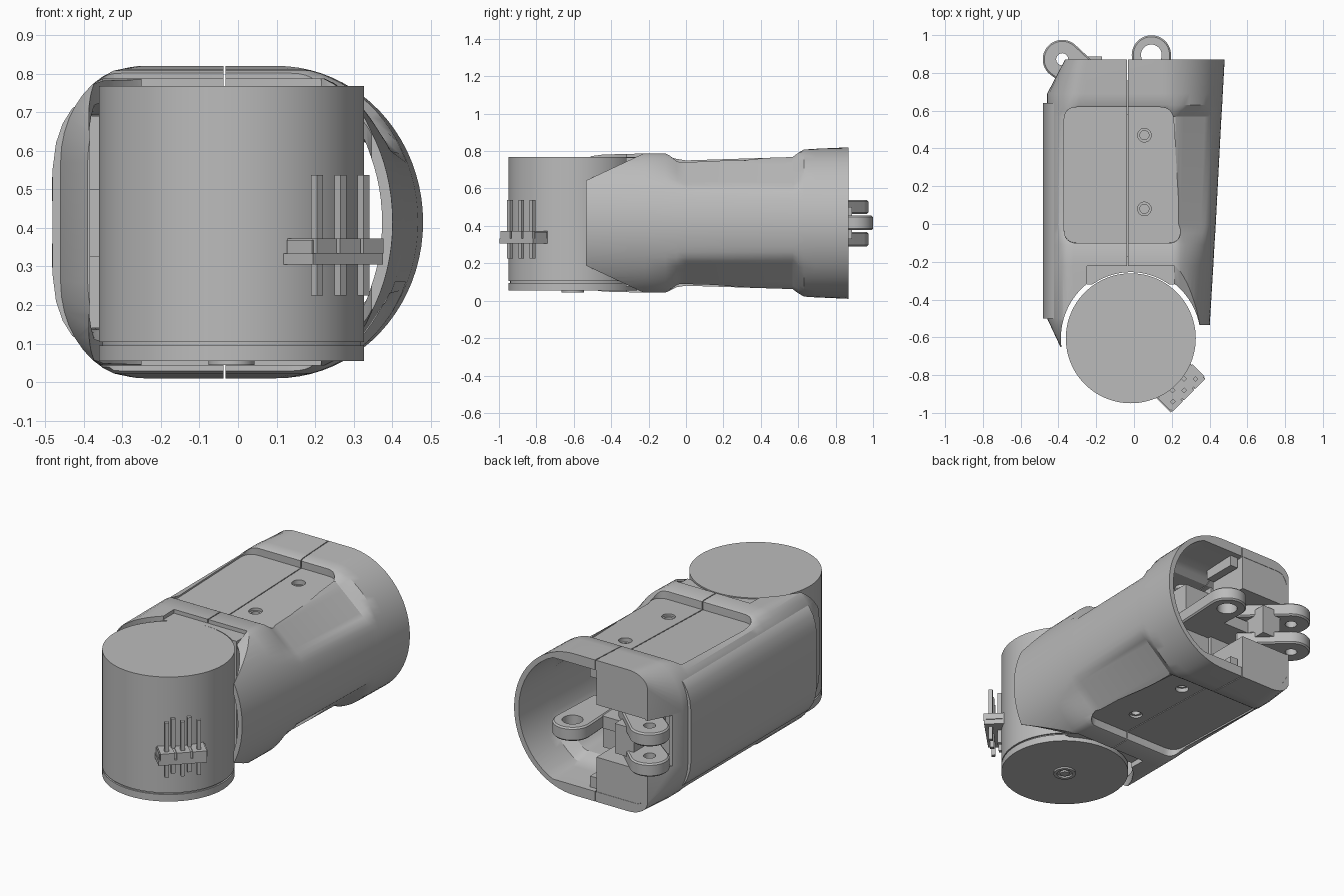
import bpy, bmesh, math
from mathutils import Matrix, Vector

cube = bpy.data.objects.get("Cube")
if cube:
    bpy.data.objects.remove(cube)

MID = 0.415                      # height of the symmetry plane
AXIS = (-0.017, -0.605)          # motor drum axis

grey = bpy.data.materials.new("plain grey")
grey.use_nodes = True
tone = (0.5, 0.5, 0.5, 1)
grey.diffuse_color = tone
grey.node_tree.nodes["Principled BSDF"].inputs["Base Color"].default_value = tone


def finish(name, bm):
    bmesh.ops.recalc_face_normals(bm, faces=bm.faces)
    if bm.calc_volume(signed=True) < 0:
        bmesh.ops.reverse_faces(bm, faces=bm.faces)
    me = bpy.data.meshes.new(name)
    bm.to_mesh(me)
    bm.free()
    me.materials.append(grey)
    ob = bpy.data.objects.new(name, me)
    bpy.context.scene.collection.objects.link(ob)
    return ob


def loft(name, rings, matrix=Matrix.Identity(4)):
    """Closed solid through a row of equal-length rings."""
    bm = bmesh.new()
    rings = [[bm.verts.new(p) for p in r] for r in rings]
    bm.faces.new(rings[0])
    bm.faces.new(rings[-1])
    for a, b in zip(rings, rings[1:]):
        for i in range(len(a)):
            j = (i + 1) % len(a)
            bm.faces.new((a[i], a[j], b[j], b[i]))
    bm.transform(matrix)
    return finish(name, bm)


def prism(name, outline, z0, z1, matrix=Matrix.Identity(4)):
    """Extrude an outline upward from z0 to z1."""
    return loft(name, [[(x, y, z) for x, y in outline] for z in (z0, z1)], matrix)


def box(name, x0, x1, y0, y1, z0, z1):
    return prism(name, [(x0, y0), (x1, y0), (x1, y1), (x0, y1)], z0, z1)


def arc(cx, cy, r, a0, a1, n):
    return [(cx + r * math.cos(math.radians(a0 + (a1 - a0) * i / n)),
             cy + r * math.sin(math.radians(a0 + (a1 - a0) * i / n))) for i in range(n + 1)]


def disc(name, c, r, z0, z1, n=48, matrix=Matrix.Identity(4)):
    return prism(name, arc(c[0], c[1], r, 0, 360 * (n - 1) / n, n - 1), z0, z1, matrix)


def rounded(corners, r, n=6):
    """Round the corners of a counter-clockwise outline."""
    pts = []
    for i, c in enumerate(corners):
        p = Vector(c)
        a = p + (Vector(corners[i - 1]) - p).normalized() * r
        b = p + (Vector(corners[(i + 1) % len(corners)]) - p).normalized() * r
        for k in range(n + 1):
            t = k / n
            pts.append(tuple(a * (1 - t) ** 2 + p * 2 * t * (1 - t) + b * t * t))
    return pts


def volume(me):
    bm = bmesh.new()
    bm.from_mesh(me)
    v = bm.calc_volume(signed=True)
    bm.free()
    return v


def cut(ob, *cutters):
    """Subtract the cutters, taking the first solver that gives a sound solid."""
    for c in cutters:
        before = volume(ob.data)
        for solver in ('MANIFOLD', 'EXACT', 'FLOAT'):
            backup = ob.data.copy()
            mod = ob.modifiers.new("cut", 'BOOLEAN')
            mod.operation, mod.solver, mod.object = 'DIFFERENCE', solver, c
            bpy.context.view_layer.objects.active = ob
            try:
                bpy.ops.object.modifier_apply(modifier=mod.name)
            except RuntimeError:
                ob.modifiers.clear()
            if 0.08 * before < volume(ob.data) < before * 0.99999:
                break
            ob.data = backup
        bpy.data.objects.remove(c)
    return ob


# Shell cross-section: ellipse on one side, rounded corners on the other
def section(y, left, right, top, ca, cb, flank, wall=0):
    left, right, flank = left + wall, right - wall, flank - wall
    half, top = 0.405 - wall, top - MID - 2 * wall
    upper = [(0.1 + (right - 0.1) * math.cos(a), half * math.sin(a))
             for a in (math.pi / 2 * i / 20 for i in range(21))]
    upper += [(left + ca - ca * math.sin(a), half - cb + cb * math.cos(a))
              for a in (math.pi / 2 * i / 10 for i in range(11))]
    pts = []
    for x, z in upper:
        over = max(0, 0.66 * x + 0.75 * z - flank)
        pts.append((x - 0.66 * over, min(z - 0.75 * over, top)))
    lower = [(x, -z) for x, z in reversed(pts[1:])]
    return [(x, y, MID + z) for x, z in pts + lower]


# Stations: y, left, right, top, corner width, corner height, flank limit
stations = [
    (0.87, -0.365, 0.48, 0.82, 0.12, 0.08, 0.50),
    (0.69, -0.46, 0.47, 0.812, 0.20, 0.25, 0.50),
    (0.63, -0.46, 0.467, 0.808, 0.20, 0.25, 0.47),
    (0.60, -0.46, 0.465, 0.79, 0.20, 0.25, 0.43),
    (0.57, -0.46, 0.463, 0.768, 0.20, 0.25, 0.41),
    (0.00, -0.46, 0.433, 0.75, 0.20, 0.25, 0.40),
    (-0.05, -0.46, 0.43, 0.758, 0.20, 0.25, 0.41),
    (-0.11, -0.46, 0.426, 0.787, 0.20, 0.25, 0.44),
    (-0.22, -0.46, 0.42, 0.787, 0.20, 0.25, 0.47),
    (-0.50, -0.46, 0.403, 0.78, 0.20, 0.25, 0.47),
    (-0.65, -0.39, 0.395, 0.78, 0.20, 0.25, 0.47)]
hollow = [(0.9, *stations[0][1:])] + stations[1:-1] + [(-0.7, *stations[-1][1:])]
shell = loft("arm_shell", [section(*s) for s in stations])

# Hollow inside, drum clearance, open front and cable notch at the back
cut(shell,
    loft("hollow", [section(*s, 0.028) for s in hollow]),
    disc("drum_clearance", AXIS, 0.37, -0.2, 1.1, 96),
    box("front_opening", -0.25, 0.215, -0.8, -0.222, -0.21, 1.12),
    box("arm_end", 0.1, 0.6, -0.81, -0.535, -0.22, 1.13),
    box("hinge_notch", -0.6, -0.045, 0.74, 1.0, 0.27, 0.56))
# Sloping tips of the right arm, pockets, screw holes and seam, above and below
flip = Matrix.Translation((0, 0, 2 * MID)) @ Matrix.Scale(-1, 4, (0, 0, 1))
yz = Matrix(((0, 0, 1, 0), (1, 0, 0, 0), (0, 1, 0, 0), (0, 0, 0, 1)))
tilt = Matrix.Translation((0, 0, 0.741)) @ Matrix.Rotation(0.03, 4, 'X')
pocket = rounded([(-0.37, -0.1), (0.25, -0.1), (0.205, 0.62), (-0.37, 0.62)], 0.07)
for m in (Matrix.Identity(4), flip):
    cut(shell,
        prism("tip_slope", [(-0.22, 0.79), (-0.7, 0.565), (-0.7, 1), (-0.22, 1)], 0.05, 0.7, m @ yz),
        prism("pocket", pocket, 0, 0.2, m @ tilt),
        prism("seam", [(-0.037, -0.3), (-0.032, -0.3), (-0.032, 1), (-0.037, 1)], 0.6, 1, m))
    # Screws sunk into the pocket
    for y in (0.08, 0.47):
        hole = (0.055, y)
        cut(shell, disc("screw_hole", hole, 0.036, 0.6, 1, 24, m))
        disc("screw_head", hole, 0.036, 0.68, 0.71, 24, m)
        cut(disc("screw_washer", hole, 0.037, 0.69, 0.73, 24, m),
            disc("bore", hole, 0.024, 0.6, 1, 24, m))
    # Solid corner blocks and ribs at the rear opening
    prism("rear_block", [(-0.352, 0.868), (-0.36, 0.74), (-0.36, 0.62), (-0.04, 0.62), (-0.04, 0.868)],
          0.565, 0.77, m)
    prism("seam_rib", [(-0.028, 0.64), (0.02, 0.64), (0.02, 0.84), (-0.028, 0.84)], 0.7, 0.79, m)

# Raised side panel
edge = [(-0.40, 0.728), (-0.43, 0.71), (-0.455, 0.67), (-0.472, 0.62), (-0.481, 0.55)]
outer = edge + [(x, 2 * MID - z) for x, z in reversed(edge)]
inner = [(x + 0.03, MID + (z - MID) * 0.96) for x, z in reversed(outer)]
xz = Matrix(((1, 0, 0, 0), (0, 0, 1, 0), (0, 1, 0, 0), (0, 0, 0, 1)))
prism("side_panel", outer + inner, -0.5, 0.64, xz)

# Inner frame
box("inner_bulkhead", -0.44, -0.04, 0.55, 0.6, 0.14, 0.69)
box("inner_core", -0.28, 0.12, -0.18, 0.58, 0.17, 0.66)
box("side_stop", -0.42, -0.35, -0.28, -0.15, 0.325, 0.5)
cut(box("drum_saddle", -0.25, 0.215, -0.32, -0.17, 0.075, 0.765),
    disc("drum_clearance", AXIS, 0.35, -0.2, 1.1, 96))


# Hinge lugs: rounded ends with bores
def lug(name, c, r, bore, angle, length, z0, z1):
    out = arc(0, 0, r, -90, 90, 24) + [(-length, r * 0.85), (-length, -r * 0.85)]
    place = Matrix.Translation((c[0], c[1], 0)) @ Matrix.Rotation(math.radians(angle), 4, 'Z')
    ob = prism(name, out, z0, z1, place)
    bev = ob.modifiers.new("soft edge", 'BEVEL')
    bev.width, bev.segments, bev.limit_method = 0.008, 1, 'ANGLE'
    bpy.context.view_layer.objects.active = ob
    bpy.ops.object.modifier_apply(modifier=bev.name)
    return cut(ob, disc("bore", c, bore, 0, 1, 32))


lug("centre_lug", (0.092, 0.895), 0.104, 0.055, 90, 0.32, 0.377, 0.455)
for name, z in (("lower_clevis_lug", 0.29), ("upper_clevis_lug", 0.463)):
    lug(name, (-0.38, 0.872), 0.103, 0.032, 140, 0.3, z, z + 0.076)
box("clevis_bridge", -0.29, -0.17, 0.6, 0.887, 0.33, 0.50)
box("centre_bracket", -0.2, 0.16, 0.57, 0.76, 0.38, 0.45)

# Motor drum with a groove above its base plate
disc("motor_drum", AXIS, 0.344, 0.104, 0.768, 96)
disc("drum_groove", AXIS, 0.335, 0.08, 0.12, 96)
disc("drum_base", AXIS, 0.344, 0.055, 0.095, 96)
cut(disc("shaft_ring", AXIS, 0.06, 0.045, 0.07), disc("bore", AXIS, 0.042, 0, 0.2))
disc("shaft_tip", AXIS, 0.025, 0.045, 0.07)

# Pin connector on the drum
turn = Matrix.Translation((0.25, -0.865, 0)) @ Matrix.Rotation(math.radians(45), 4, 'Z')


def turned_box(name, u, v, du, dv, z0, z1):
    corners = [(u - du, v - dv), (u + du, v - dv), (u + du, v + dv), (u - du, v + dv)]
    return prism(name, corners, z0, z1, turn)


turned_box("connector_board", -0.005, 0.03, 0.128, 0.085, 0.305, 0.333)
turned_box("connector_core", 0, 0, 0.128, 0.045, 0.333, 0.368)
for u in (-0.085, 0, 0.085):
    turned_box("connector_cell", u, 0, 0.037, 0.058, 0.333, 0.372)
for u, v in ((-0.085, -0.022), (0, -0.022), (0.085, -0.022), (-0.043, 0.022), (0.043, 0.022)):
    turned_box("connector_pin", u, v, 0.011, 0.011, 0.225, 0.537)

# Smooth the rounded surfaces, keeping edges crisp
for ob in bpy.context.scene.objects:
    ob.select_set(ob.type == 'MESH')
bpy.context.view_layer.objects.active = shell
bpy.ops.object.shade_smooth_by_angle(angle=math.radians(28))
